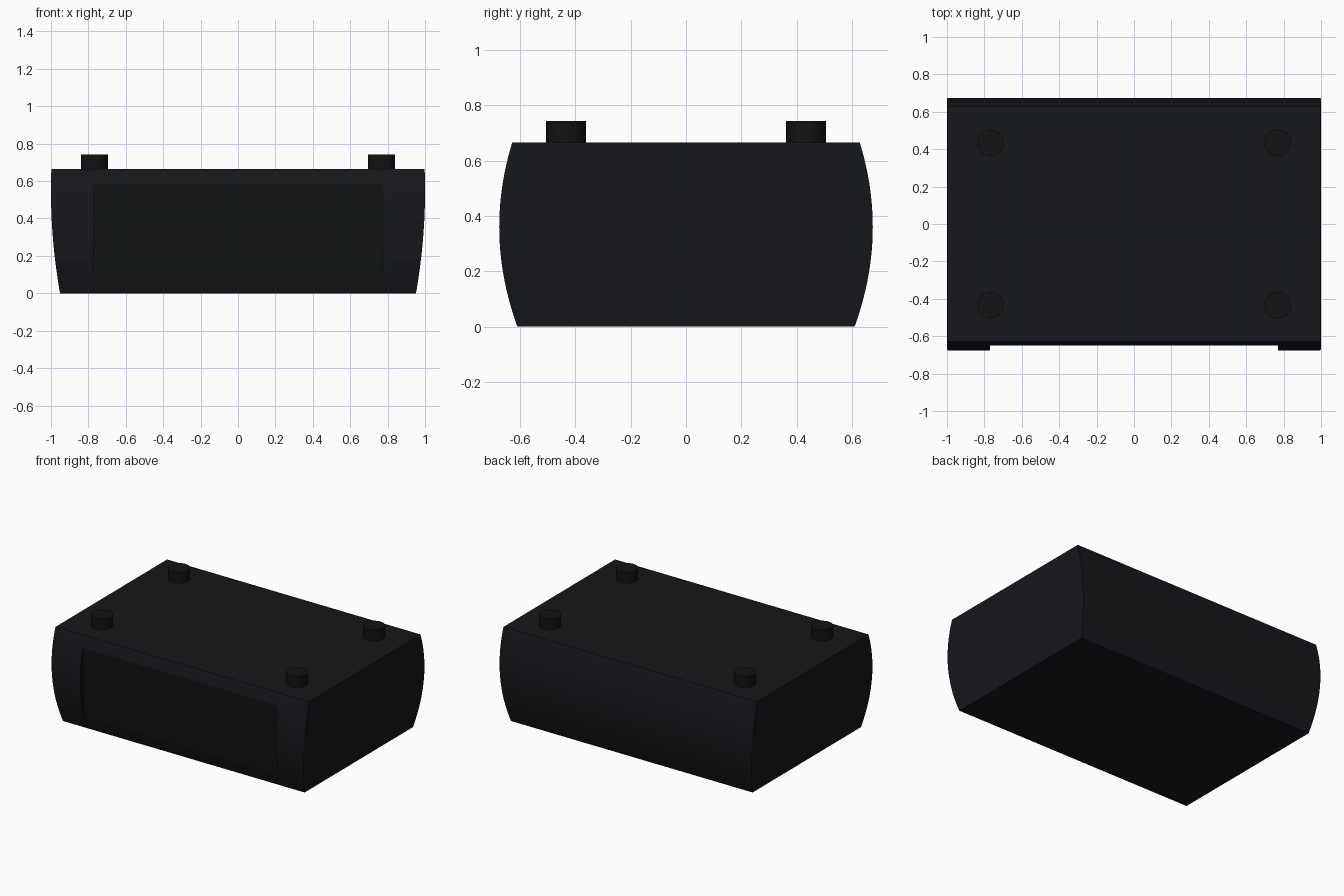
import bpy, bmesh

if "Cube" in bpy.data.objects:
    bpy.data.objects.remove(bpy.data.objects["Cube"])


def material(name, rgb):
    m = bpy.data.materials.new(name)
    m.diffuse_color = (*rgb, 1)
    m.use_nodes = True
    m.node_tree.nodes["Principled BSDF"].inputs["Base Color"].default_value = m.diffuse_color
    return m


def make_object(name, bm, mats):
    bmesh.ops.recalc_face_normals(bm, faces=bm.faces)
    me = bpy.data.meshes.new(name)
    bm.to_mesh(me)
    bm.free()
    for m in mats:
        me.materials.append(m)
    ob = bpy.data.objects.new(name, me)
    bpy.context.collection.objects.link(ob)
    return ob


def select_only(ob):
    bpy.ops.object.select_all(action='DESELECT')
    ob.select_set(True)
    bpy.context.view_layer.objects.active = ob


def smooth(ob):
    select_only(ob)
    bpy.ops.object.shade_smooth_by_angle(angle=0.5)


shell_mat = material("black_shell", (0.008, 0.0085, 0.011))
trim_mat = material("black_trim", (0.006, 0.0062, 0.0065))
HEIGHT = 0.665

# Body: rectangular rings whose sides bulge gently along the height
bm = bmesh.new()
rings = []
steps = 24
for i in range(steps + 1):
    z = HEIGHT * i / steps
    x = 1 - 0.16 * (z - 0.55) ** 2
    y = 0.675 - 0.505 * (z - 0.36) ** 2
    rings.append([bm.verts.new((sx * x, sy * y, z))
                  for sx, sy in ((-1, -1), (1, -1), (1, 1), (-1, 1))])
for a, b in zip(rings, rings[1:]):
    for j in range(4):
        k = (j + 1) % 4
        bm.faces.new((a[j], a[k], b[k], b[j]))
bm.faces.new(rings[0][::-1])
bm.faces.new(rings[-1])
body = make_object("body", bm, [shell_mat, trim_mat])

# Flat front panel cut into the bulging front
bm = bmesh.new()
profile = ((-0.634, 0.08), (-0.647, 0.585), (-0.8, 0.585), (-0.8, 0.08))
left, right = ([bm.verts.new((x, y, z)) for y, z in profile] for x in (-0.77, 0.77))
bm.faces.new(left)
bm.faces.new(right[::-1])
for j in range(4):
    k = (j + 1) % 4
    bm.faces.new((left[j], left[k], right[k], right[j]))
for f in bm.faces:
    f.material_index = 1
cutter = make_object("front_panel_cutter", bm, [shell_mat, trim_mat])
cutter.hide_render = True
mod = body.modifiers.new("front_panel", 'BOOLEAN')
mod.operation = 'DIFFERENCE'
mod.solver = 'EXACT'
mod.object = cutter
select_only(body)
bpy.ops.object.modifier_apply(modifier=mod.name)
bpy.data.objects.remove(cutter)
smooth(body)

# Four round pegs on top
for side, sx in (("left", -1), ("right", 1)):
    for end, sy in (("front", -1), ("back", 1)):
        bpy.ops.mesh.primitive_cylinder_add(
            vertices=32, radius=0.072, depth=0.087,
            location=(sx * 0.768, sy * 0.434, 0.742 - 0.0435))
        peg = bpy.context.object
        peg.name = f"peg_{end}_{side}"
        peg.data.materials.append(trim_mat)
        smooth(peg)
